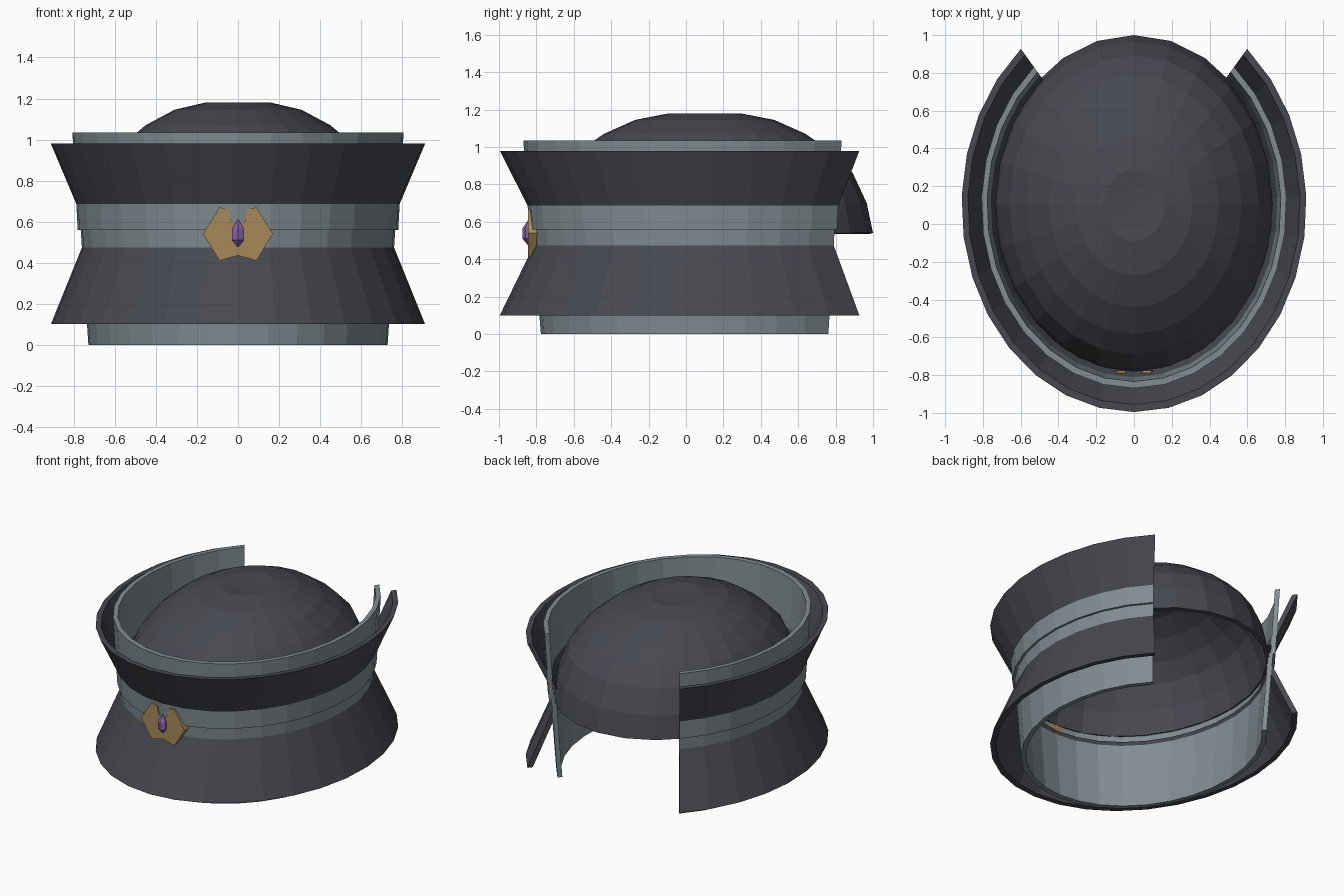
import bpy, bmesh
from math import sin, cos, pi, radians

if "Cube" in bpy.data.objects:
    bpy.data.objects.remove(bpy.data.objects["Cube"])

CY, RATIO = 0.1, 1.2          # shared oval centre and length/width ratio
HALF_ARC = radians(139)       # bands are open at the back


def material(name, rgb):
    m = bpy.data.materials.new(name)
    m.diffuse_color = (*rgb, 1)
    m.use_nodes = True
    m.node_tree.nodes["Principled BSDF"].inputs["Base Color"].default_value = m.diffuse_color
    return m


dark = material("dark_felt", (0.062, 0.066, 0.08))
grey = material("grey_band", (0.22, 0.265, 0.29))
gold = material("gold", (0.38, 0.25, 0.10))
purple = material("purple", (0.25, 0.12, 0.38))


def finish(bm, name, mat):
    bmesh.ops.remove_doubles(bm, verts=bm.verts, dist=1e-5)
    bmesh.ops.recalc_face_normals(bm, faces=bm.faces)
    me = bpy.data.meshes.new(name)
    bm.to_mesh(me)
    bm.free()
    me.materials.append(mat)
    ob = bpy.data.objects.new(name, me)
    bpy.context.collection.objects.link(ob)
    return ob


def sweep(name, mat, profile, start, end, steps, cy=CY, ratio=RATIO, closed=True):
    """Sweep an (r, z) profile round an oval; angle 0 is the front."""
    bm = bmesh.new()
    rings = []
    for i in range(steps + 1):
        a = start + (end - start) * i / steps
        rings.append([bm.verts.new((r * sin(a), cy - r * ratio * cos(a), z))
                      for r, z in profile])
    n = len(profile)
    for A, B in zip(rings, rings[1:]):
        for j in range(n if closed else n - 1):
            k = (j + 1) % n
            bm.faces.new((A[j], A[k], B[k], B[j]))
    if closed:
        bm.faces.new(rings[0])
        bm.faces.new(rings[-1])
    else:
        bmesh.ops.remove_doubles(bm, verts=bm.verts, dist=1e-5)
        bmesh.ops.dissolve_degenerate(bm, edges=bm.edges, dist=1e-6)
    return finish(bm, name, mat)


def band(name, mat, r0, z0, r1, z1, t):
    """Open band whose outer face runs from (r0, z0) to (r1, z1)."""
    profile = [(r0, z0), (r1, z1), (r1 - t, z1), (r0 - t, z0)]
    return sweep(name, mat, profile, -HALF_ARC, HALF_ARC, 24)


# Upright collars and flared brims
band("lower_collar", grey, 0.73, 0.0, 0.768, 0.57, 0.03)
band("upper_collar", grey, 0.782, 0.56, 0.808, 1.035, 0.03)
band("lower_brim", dark, 0.913, 0.10, 0.755, 0.49, 0.033)
band("upper_brim", dark, 0.765, 0.63, 0.913, 0.98, 0.033)

# Domed crown with a small dimple, open underneath
crown = sweep("crown", dark,
              [(0.75, 0.54), (0.722, 0.70), (0.66, 0.86), (0.57, 0.97), (0.45, 1.07),
               (0.31, 1.145), (0.16, 1.18), (0.09, 1.173), (0, 1.17)],
              0, 2 * pi, 24, closed=False)
shell = crown.modifiers.new("shell", "SOLIDIFY")
shell.thickness = 0.025
shell.offset = -1

# Notched badge plate: one half outline, mirrored
half = [(0, 0.435), (0.09, 0.41), (0.17, 0.54), (0.09, 0.67), (0.045, 0.66), (0.033, 0.60), (0, 0.58)]
outline = half + [(-x, z) for x, z in half[-2:0:-1]]
bm = bmesh.new()
face = bm.faces.new([bm.verts.new((x, -0.845, z)) for x, z in outline])
out = bmesh.ops.extrude_face_region(bm, geom=[face])
bmesh.ops.translate(bm, vec=(0, 0.07, 0),
                    verts=[v for v in out["geom"] if isinstance(v, bmesh.types.BMVert)])
finish(bm, "badge_plate", gold)

# Faceted gem
sweep("gem", purple, [(0, 0.472), (0.033, 0.51), (0.033, 0.565), (0, 0.612)],
      0, 2 * pi, 6, cy=-0.842, ratio=1.0, closed=False)
